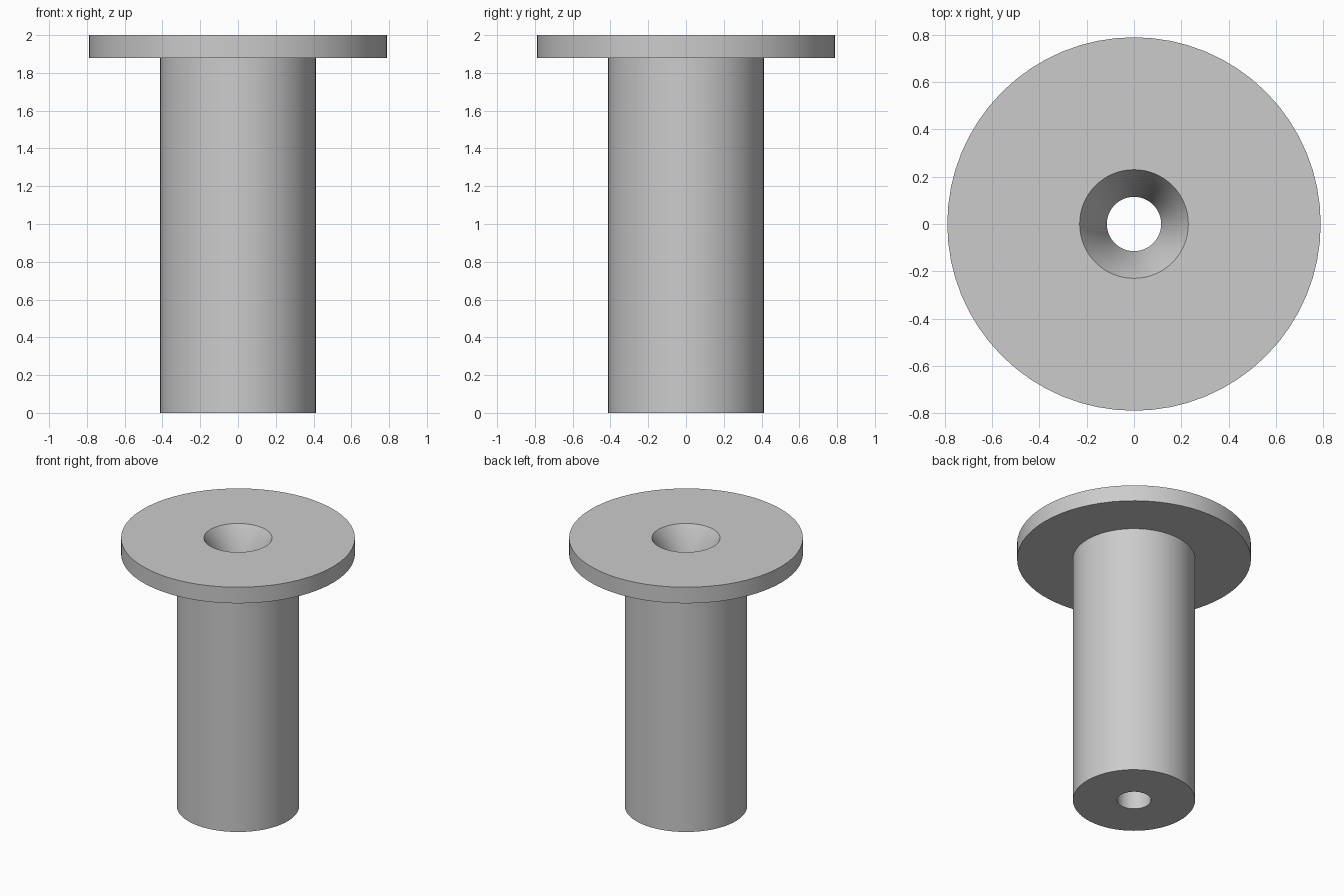
import bpy
import bmesh
import math

cube = bpy.data.objects.get("Cube")
if cube:
    bpy.data.objects.remove(cube, do_unlink=True)

SEGMENTS = 64
SHAFT_R, FLANGE_R = 0.413, 0.79
BORE_R, SINK_R = 0.115, 0.23
HEIGHT, FLANGE_Z, SINK_Z = 2.0, 1.88, 1.8

# Plain grey material
grey = bpy.data.materials.new("light grey")
grey.use_nodes = True
colour = (0.6, 0.6, 0.6, 1.0)
grey.diffuse_color = colour
grey.node_tree.nodes["Principled BSDF"].inputs["Base Color"].default_value = colour


def lathe(name, profile, material):
    """Revolve a closed (radius, height) profile about z."""
    bm = bmesh.new()
    verts = [bm.verts.new((r, 0, z)) for r, z in profile]
    edges = [bm.edges.new((v, verts[(i + 1) % len(verts)])) for i, v in enumerate(verts)]
    bmesh.ops.spin(bm, geom=verts + edges, cent=(0, 0, 0), axis=(0, 0, 1),
                   angle=math.tau, steps=SEGMENTS, use_merge=True)
    bmesh.ops.remove_doubles(bm, verts=bm.verts, dist=1e-5)
    bmesh.ops.recalc_face_normals(bm, faces=bm.faces)
    mesh = bpy.data.meshes.new(name)
    bm.to_mesh(mesh)
    bm.free()
    mesh.materials.append(material)
    obj = bpy.data.objects.new(name, mesh)
    bpy.context.collection.objects.link(obj)
    bpy.ops.object.select_all(action="DESELECT")
    obj.select_set(True)
    bpy.context.view_layer.objects.active = obj
    bpy.ops.object.shade_smooth_by_angle(angle=math.radians(32))
    return obj


# Flanged sleeve with a countersunk through bore
lathe("flanged_bushing", [
    (BORE_R, 0), (SHAFT_R, 0), (SHAFT_R, FLANGE_Z), (FLANGE_R, FLANGE_Z),
    (FLANGE_R, HEIGHT), (SINK_R, HEIGHT), (BORE_R, SINK_Z),
], grey)
